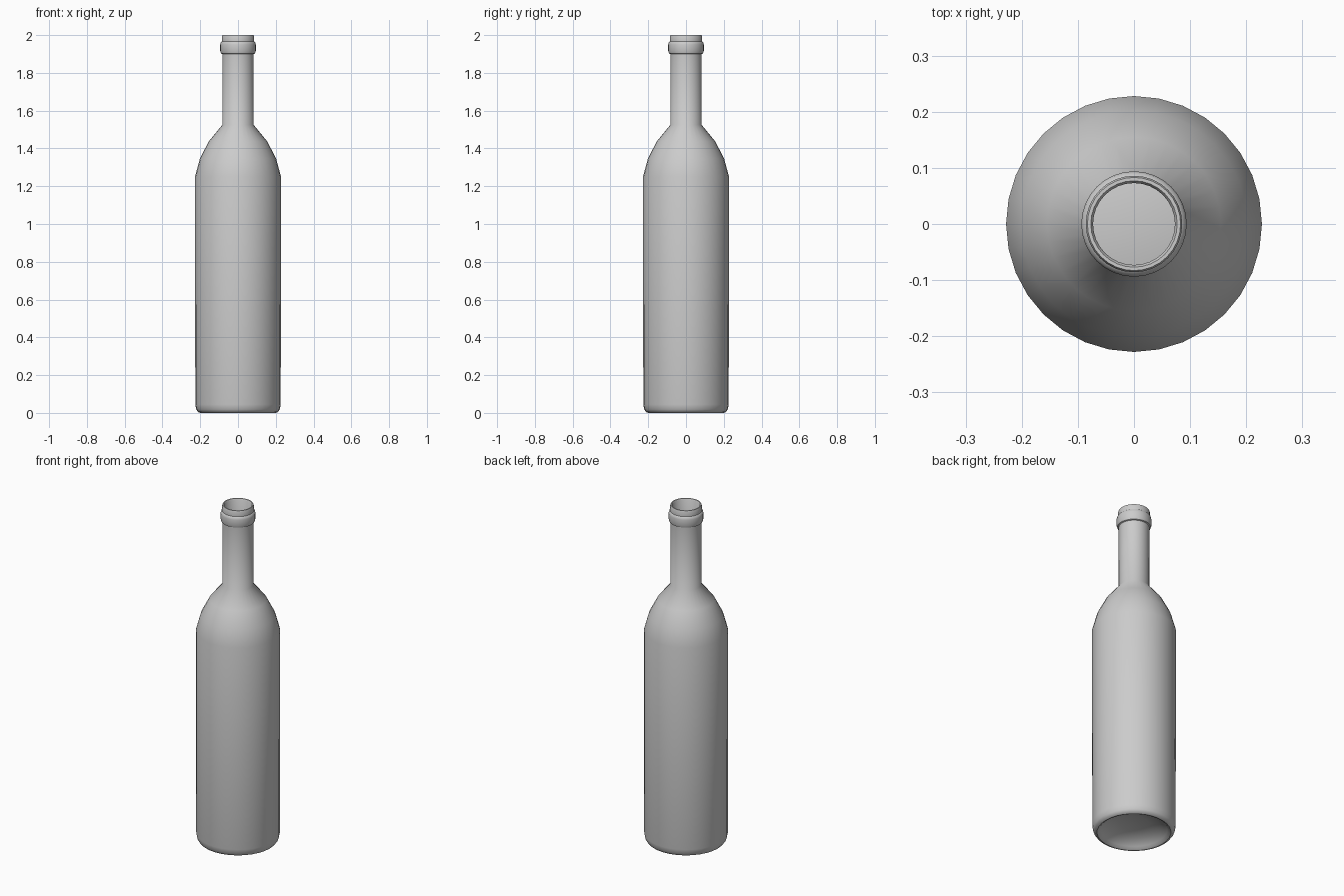
import bpy, bmesh, math

if "Cube" in bpy.data.objects:
    bpy.data.objects.remove(bpy.data.objects["Cube"])

SIDES = 32


def lathe(name, profile, sides=SIDES):
    """Revolve a closed (radius, z) profile around z; radius 0 makes a pole."""
    bm = bmesh.new()
    rings = []
    for r, z in profile:
        if r == 0:
            rings.append([bm.verts.new((0, 0, z))] * sides)
        else:
            rings.append([bm.verts.new((r * math.cos(2 * math.pi * i / sides),
                                        r * math.sin(2 * math.pi * i / sides), z))
                          for i in range(sides)])
    for a, b in zip(rings, rings[1:]):
        for i in range(sides):
            j = (i + 1) % sides
            quad = list(dict.fromkeys((a[i], a[j], b[j], b[i])))
            bm.faces.new(quad)
    bmesh.ops.recalc_face_normals(bm, faces=bm.faces)
    mesh = bpy.data.meshes.new(name)
    bm.to_mesh(mesh)
    bm.free()
    obj = bpy.data.objects.new(name, mesh)
    bpy.context.collection.objects.link(obj)
    bpy.ops.object.select_all(action='DESELECT')
    obj.select_set(True)
    bpy.context.view_layer.objects.active = obj
    bpy.ops.object.shade_smooth_by_angle(angle=math.radians(40))
    return obj


# Underside: hollow punt and rounded foot
base = [(0, 0.06), (0.08, 0.055), (0.14, 0.04), (0.18, 0.015), (0.19, 0.004), (0.2, 0)]
foot = [(0.212, 0.005), (0.221, 0.018), (0.226, 0.045)]
# Body, shoulder and neck
body = [(0.228, 1.25), (0.202, 1.345), (0.155, 1.437), (0.083, 1.525), (0.083, 1.9)]
# Raised collar and mouth rim
lip = [(0.09, 1.903), (0.094, 1.915), (0.094, 1.95), (0.091, 1.962), (0.086, 1.966),
       (0.086, 1.993), (0.083, 2.0), (0.077, 2.0), (0.073, 1.994)]
# Inner glass wall down to the floor
inside = [(0.073, 1.52), (0.145, 1.43), (0.191, 1.34), (0.216, 1.248), (0.214, 0.05),
          (0.2, 0.02), (0.185, 0.025), (0.14, 0.053), (0.08, 0.068), (0, 0.073)]

lathe("bottle", base + foot + body + lip + inside)
